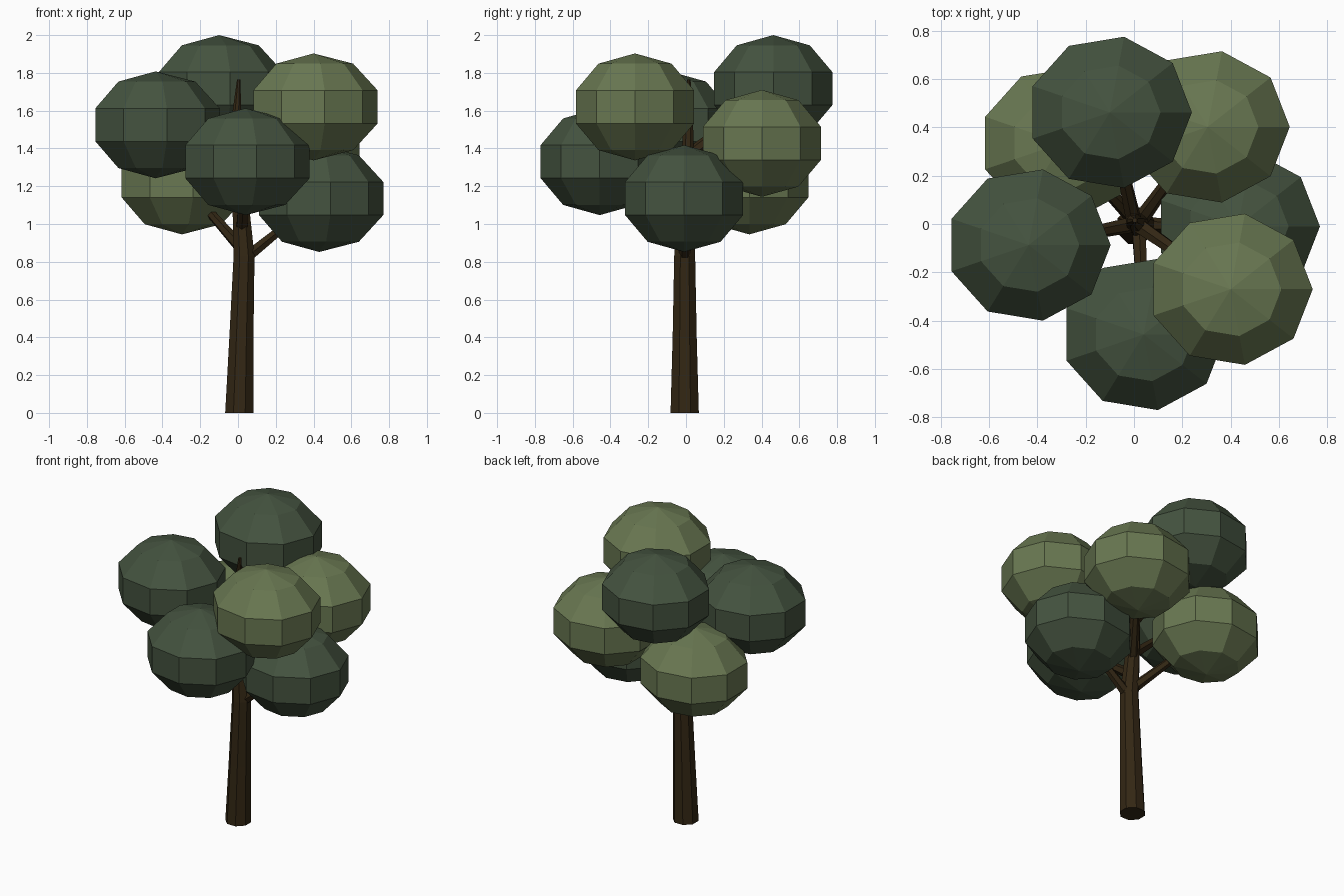
import bpy, bmesh, math
from mathutils import Vector, Matrix

if "Cube" in bpy.data.objects:
    bpy.data.objects.remove(bpy.data.objects["Cube"])


def material(name, rgb):
    m = bpy.data.materials.new(name)
    m.diffuse_color = (*rgb, 1)
    m.use_nodes = True
    m.node_tree.nodes["Principled BSDF"].inputs["Base Color"].default_value = m.diffuse_color
    return m


BARK = material("dark bark", (0.033, 0.020, 0.007))
DARK = material("dark leaves", (0.058, 0.086, 0.050))
LIGHT = material("light leaves", (0.140, 0.185, 0.083))


def finish(name, bm, mat):
    bmesh.ops.recalc_face_normals(bm, faces=bm.faces)
    mesh = bpy.data.meshes.new(name)
    bm.to_mesh(mesh)
    bm.free()
    mesh.materials.append(mat)
    obj = bpy.data.objects.new(name, mesh)
    bpy.context.collection.objects.link(obj)
    return obj


def limb(name, path, sides):
    """Tapered tube through (x, y, z, radius) points, capped at both ends."""
    bm = bmesh.new()
    pts = [Vector(p[:3]) for p in path]
    rings = []
    for i, p in enumerate(pts):
        d = pts[min(i + 1, len(pts) - 1)] - pts[max(i - 1, 0)]
        if i == 0 and p.z == 0:
            d = Vector((0, 0, 1))          # flat on the ground
        rot = Vector((0, 0, 1)).rotation_difference(d.normalized())
        r = path[i][3]
        ring = []
        for k in range(sides):
            a = math.tau * (k + 0.5) / sides
            ring.append(bm.verts.new(p + rot @ Vector((r * math.cos(a), r * math.sin(a), 0))))
        rings.append(ring)
    for a, b in zip(rings, rings[1:]):
        for k in range(sides):
            n = (k + 1) % sides
            bm.faces.new((a[k], a[n], b[n], b[k]))
    bm.faces.new(rings[0])
    bm.faces.new(rings[-1])
    return finish(name, bm, BARK)


def leaf_ball(name, centre, mat):
    """Faceted ball, nine sides round and five bands high, slightly squashed."""
    bm = bmesh.new()
    bmesh.ops.create_uvsphere(
        bm, u_segments=9, v_segments=5, radius=1,
        matrix=Matrix.Translation(centre) @ Matrix.Diagonal((0.357, 0.334, 0.283, 1)))
    # turn so that one corner points along +x
    v = max(bm.verts, key=lambda w: w.co.x)
    if abs(v.co.y - centre[1]) > 0.01:
        m = Matrix.Translation(centre)
        s = Matrix.Diagonal((0.357, 0.334, 0.283, 1))
        u = (m @ s).inverted() @ v.co
        turn = Matrix.Rotation(-math.atan2(u.y, u.x), 4, 'Z')
        bm.transform(m @ s @ turn @ (m @ s).inverted())
    return finish(name, bm, mat)


# Trunk with its pointed leader
limb("trunk", [(0.007, -0.007, 0, 0.081), (0.018, -0.007, 0.4, 0.069),
               (0.032, -0.007, 0.83, 0.060), (0.017, 0.0, 1.06, 0.049),
               (0.0, 0.01, 1.4, 0.034), (-0.006, 0.013, 1.6, 0.024),
               (0.004, 0.015, 1.765, 0.010)], 8)

# Leaf balls: name, centre, colour, branch start
crown = [
    ("top_back", (-0.10, 0.462, 1.717), DARK, (0.00, 0.01, 1.36)),
    ("left", (-0.436, -0.087, 1.525), DARK, (0.01, 0.0, 1.12)),
    ("front", (0.04, -0.457, 1.33), DARK, (0.02, -0.01, 0.98)),
    ("upper_right", (0.40, -0.27, 1.62), LIGHT, (0.01, 0.0, 1.25)),
    ("back_right", (0.305, 0.402, 1.427), LIGHT, (0.015, 0.0, 1.08)),
    ("lower_right", (0.43, -0.01, 1.135), DARK, (0.04, -0.005, 0.82)),
    ("lower_back_left", (-0.297, 0.335, 1.228), LIGHT, (0.02, 0.0, 0.87)),
]
for name, centre, mat, start in crown:
    leaf_ball("leaves_" + name, centre, mat)
    end = Vector(start).lerp(Vector(centre), 0.9)
    limb("branch_" + name, [(*start, 0.034), (*end, 0.018)], 6)
